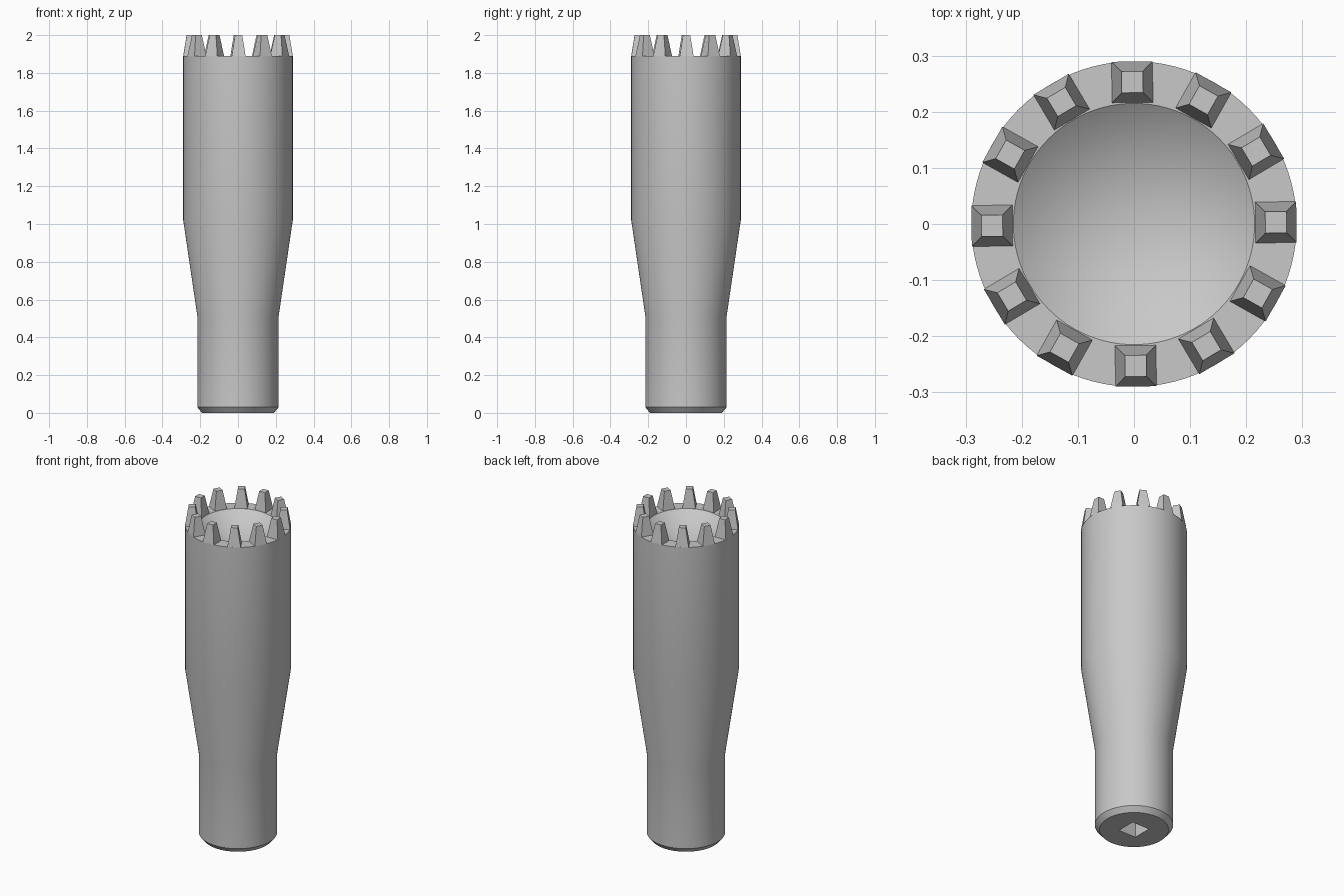
import bpy, bmesh
from math import cos, sin, pi, radians

cube = bpy.data.objects.get("Cube")
if cube:
    bpy.data.objects.remove(cube, do_unlink=True)

metal = bpy.data.materials.new("light_grey_metal")
metal.use_nodes = True
GREY = (0.58, 0.58, 0.58, 1)
metal.diffuse_color = GREY
metal.node_tree.nodes["Principled BSDF"].inputs["Base Color"].default_value = GREY

SEGMENTS = 96
RIM_Z = 1.89
TEETH = 12


def add_object(name, bm):
    bmesh.ops.recalc_face_normals(bm, faces=bm.faces)
    mesh = bpy.data.meshes.new(name)
    bm.to_mesh(mesh)
    bm.free()
    mesh.materials.append(metal)
    obj = bpy.data.objects.new(name, mesh)
    bpy.context.collection.objects.link(obj)
    return obj


def activate(obj):
    bpy.ops.object.select_all(action='DESELECT')
    obj.select_set(True)
    bpy.context.view_layer.objects.active = obj


# Turned body: chamfered foot, narrow shank, taper, wide barrel, rim
profile = [(0.19, 0), (0.215, 0.03), (0.215, 0.51), (0.29, 1.02),
           (0.29, RIM_Z), (0.215, RIM_Z)]
bm = bmesh.new()
rings = [[bm.verts.new((r * cos(2 * pi * i / SEGMENTS), r * sin(2 * pi * i / SEGMENTS), z))
          for i in range(SEGMENTS)] for r, z in profile]
for low, high in zip(rings, rings[1:]):
    for i in range(SEGMENTS):
        j = (i + 1) % SEGMENTS
        bm.faces.new((low[i], low[j], high[j], high[i]))
bm.faces.new(rings[0][::-1])
# Conical recess inside the rim
tip = bm.verts.new((0, 0, RIM_Z - 0.16))
for i in range(SEGMENTS):
    bm.faces.new((rings[-1][i], rings[-1][(i + 1) % SEGMENTS], tip))
body = add_object("stick_body", bm)

# Square socket in the foot
bm = bmesh.new()
bmesh.ops.create_cube(bm, size=1)
bmesh.ops.scale(bm, vec=(0.116, 0.116, 0.6), verts=bm.verts)
cutter = add_object("socket_cutter", bm)
cutter.hide_render = True
activate(body)
socket = body.modifiers.new("socket", 'BOOLEAN')
socket.operation = 'DIFFERENCE'
socket.solver = 'EXACT'
socket.object = cutter
bpy.ops.object.modifier_apply(modifier=socket.name)
bpy.data.objects.remove(cutter, do_unlink=True)
activate(body)
bpy.ops.object.shade_smooth_by_angle(angle=radians(30))


# Crown of tapered grip teeth
def tooth_mesh():
    bm = bmesh.new()
    bmesh.ops.create_cube(bm, size=1)
    for v in bm.verts:
        top = v.co.z > 0
        width = 0.038 if top else 0.073
        v.co = (v.co.x * width, v.co.y * width, 2 - RIM_Z if top else 0)
    return bm


for k in range(TEETH):
    angle = 2 * pi * k / TEETH + radians(0.7)
    tooth = add_object(f"grip_tooth_{k + 1}", tooth_mesh())
    tooth.location = (0.253 * cos(angle), 0.253 * sin(angle), RIM_Z)
    tooth.rotation_euler.z = angle
